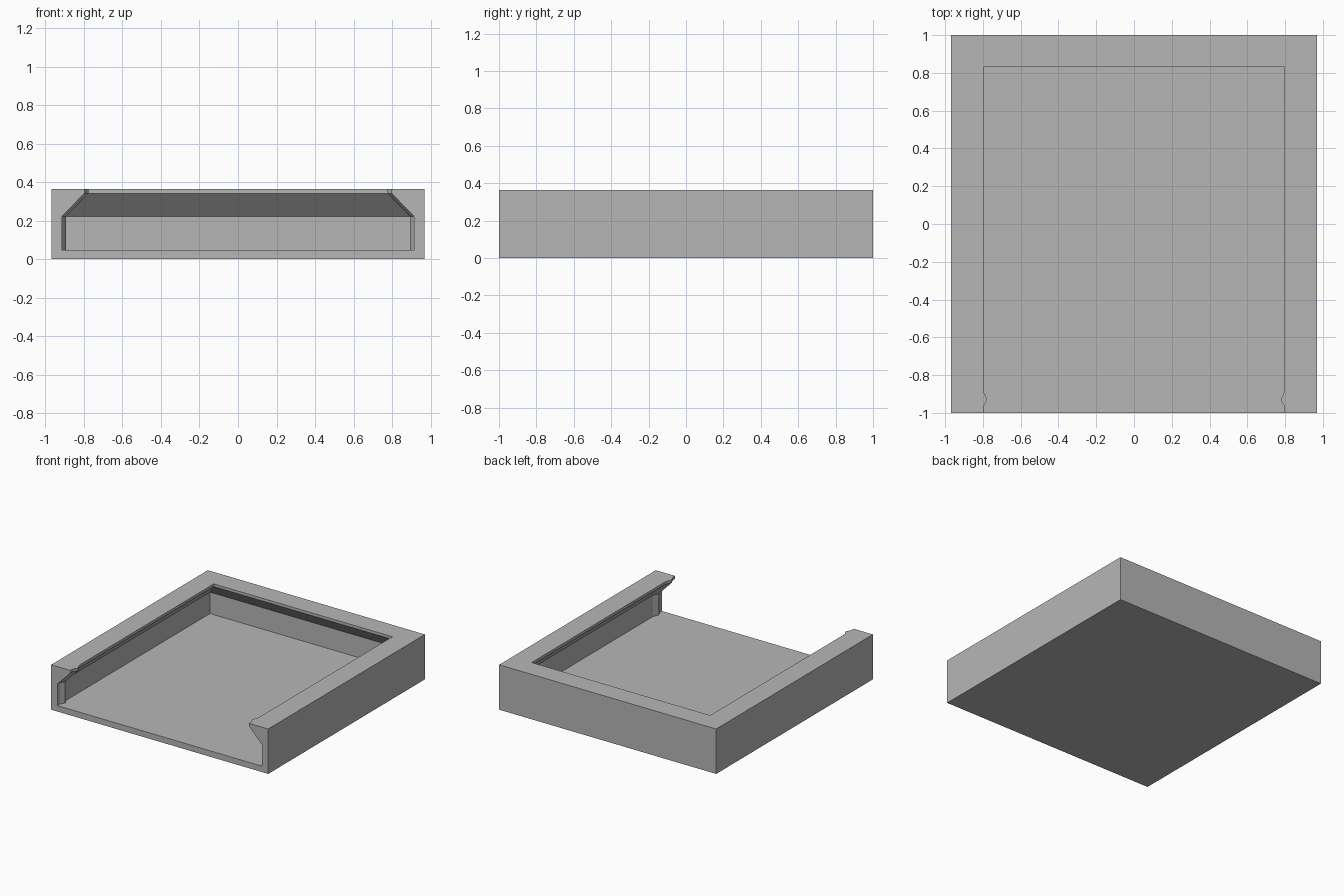
import bpy
import bmesh

cube = bpy.data.objects.get("Cube")
if cube:
    bpy.data.objects.remove(cube, do_unlink=True)

HALF_X, HALF_Y, HEIGHT = 0.97, 1.0, 0.363
FLOOR = 0.048

grey = bpy.data.materials.new("light_grey")
grey.use_nodes = True
colour = (0.47, 0.47, 0.47, 1)
grey.diffuse_color = colour
grey.node_tree.nodes["Principled BSDF"].inputs["Base Color"].default_value = colour


def make_object(name, bm):
    bmesh.ops.recalc_face_normals(bm, faces=bm.faces)
    mesh = bpy.data.meshes.new(name)
    bm.to_mesh(mesh)
    bm.free()
    mesh.materials.append(grey)
    obj = bpy.data.objects.new(name, mesh)
    bpy.context.collection.objects.link(obj)
    return obj


def pocket_outline(half_width, back):
    """Pocket plan: open at the front, with a click ridge on each side wall."""
    ridge = half_width - 0.021
    side = [(half_width, -1.2), (half_width, -0.968), (ridge, -0.931),
            (half_width, -0.884), (half_width, back)]
    return side + [(-x, y) for x, y in reversed(side)]


# Solid tray block
bm = bmesh.new()
bmesh.ops.create_cube(bm, size=1)
for v in bm.verts:
    v.co.x *= 2 * HALF_X
    v.co.y *= 2 * HALF_Y
    v.co.z = (v.co.z + 0.5) * HEIGHT
tray = make_object("sliding_tray_holder", bm)

# Pocket: straight lower walls, overhanging slope, short upright lip
levels = [(FLOOR, 0.914, 0.947), (0.221, 0.914, 0.947),
          (0.341, 0.798, 0.831), (0.5, 0.798, 0.831)]
bm = bmesh.new()
rings = [[bm.verts.new((x, y, z)) for x, y in pocket_outline(w, back)]
         for z, w, back in levels]
for low, high in zip(rings, rings[1:]):
    for i in range(len(low)):
        j = (i + 1) % len(low)
        bm.faces.new((low[i], low[j], high[j], high[i]))
bm.faces.new(rings[0][::-1])
bm.faces.new(rings[-1])
cutter = make_object("pocket_cutter", bm)
cutter.hide_render = True

# Cut the pocket and keep the finished mesh
cut = tray.modifiers.new("pocket", 'BOOLEAN')
cut.operation = 'DIFFERENCE'
cut.solver = 'EXACT'
cut.object = cutter
bpy.context.view_layer.objects.active = tray
bpy.ops.object.modifier_apply(modifier=cut.name)
bpy.data.objects.remove(cutter, do_unlink=True)
